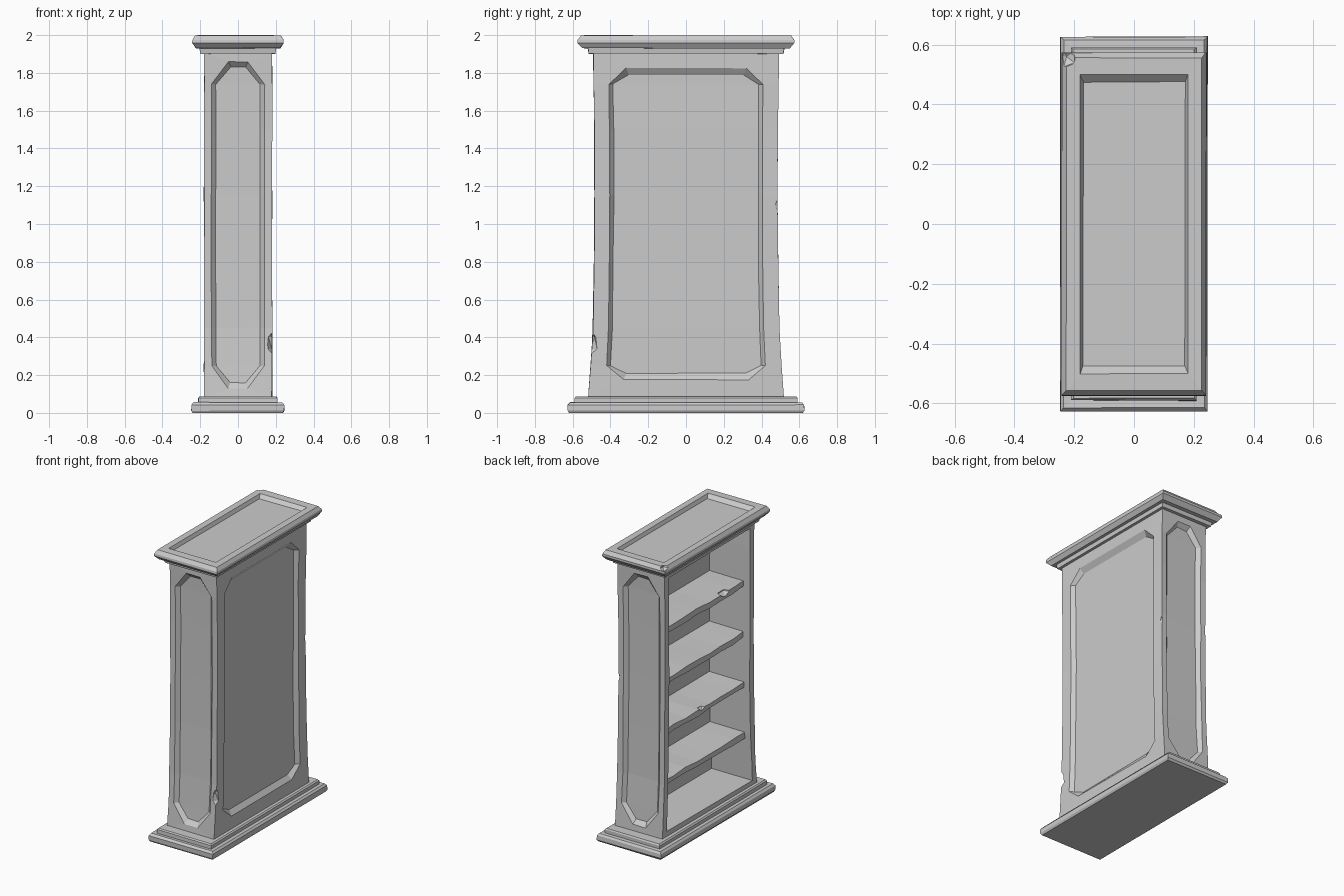
import bpy, bmesh, random
from mathutils import Vector

random.seed(4)
if "Cube" in bpy.data.objects:
    bpy.data.objects.remove(bpy.data.objects["Cube"], do_unlink=True)

GREY = (0.6, 0.6, 0.6, 1)
stone = bpy.data.materials.new("plain grey")
stone.use_nodes = True
stone.diffuse_color = GREY
stone.node_tree.nodes["Principled BSDF"].inputs["Base Color"].default_value = GREY

HALF_DEPTH = 0.18
# Half length of the case at each height: waisted, flaring at the foot
FLARE = [(0.08, 0.517), (0.25, 0.505), (0.45, 0.493), (0.8, 0.487),
         (1.15, 0.484), (1.5, 0.485), (1.74, 0.489), (1.91, 0.492)]


def flare(z):
    for (z0, w0), (z1, w1) in zip(FLARE, FLARE[1:]):
        if z <= z1:
            return w0 + (w1 - w0) * (z - z0) / (z1 - z0)
    return FLARE[-1][1]


def finish(bm, name, wobble=0.0):
    """Weld, roughen slightly and turn a bmesh into an object."""
    bmesh.ops.remove_doubles(bm, verts=bm.verts, dist=0.0005)
    for v in bm.verts:
        v.co += Vector([random.uniform(-wobble, wobble) for _ in range(3)])
    bmesh.ops.recalc_face_normals(bm, faces=bm.faces)
    mesh = bpy.data.meshes.new(name)
    bm.to_mesh(mesh)
    bm.free()
    mesh.materials.append(stone)
    obj = bpy.data.objects.new(name, mesh)
    bpy.context.collection.objects.link(obj)
    return obj


def chip(obj, centre, size):
    """Knock a faceted chip out of an edge."""
    bm = bmesh.new()
    bmesh.ops.create_icosphere(bm, subdivisions=1, radius=1)
    for v in bm.verts:
        v.co = Vector(centre) + Vector(a * b for a, b in zip(v.co, size))
    cutter = finish(bm, "chip_cutter")
    cutter.hide_render = True
    mod = obj.modifiers.new("chip", 'BOOLEAN')
    mod.operation = 'DIFFERENCE'
    mod.solver = 'EXACT'
    mod.object = cutter
    bpy.context.view_layer.objects.active = obj
    bpy.ops.object.modifier_apply(modifier=mod.name)
    bpy.data.objects.remove(cutter, do_unlink=True)


def place(side, frac, z, depth):
    """Point on a wall: frac is across the wall, depth is sunk into it."""
    axis, sign = side
    if axis == 'x':
        return (sign * (HALF_DEPTH - depth), frac * flare(z), z)
    return (frac * HALF_DEPTH, sign * (flare(z) - depth), z)


def rows(frac, low, high, end_frac):
    """Outline as rows of half widths, narrowed at both ends for cut corners."""
    middle = [(frac, z) for z, _ in FLARE[1:-1]]
    return [(end_frac, low)] + middle + [(end_frac, high)]


def wall(bm, side, loops):
    """Bridge nested outlines, then close the innermost one."""
    rings = [[[bm.verts.new(place(side, s * f, z, depth)) for s in (-1, 1)]
              for f, z in outline] for outline, depth in loops]
    for a, b in zip(rings, rings[1:]):
        for i in range(len(a) - 1):
            for s in (0, 1):
                bm.faces.new((a[i][s], a[i + 1][s], b[i + 1][s], b[i][s]))
        for i in (0, -1):
            bm.faces.new((a[i][0], a[i][1], b[i][1], b[i][0]))
    last = rings[-1]
    for a, b in zip(last, last[1:]):
        bm.faces.new((a[0], a[1], b[1], b[0]))


def moulding(name, profile, wobble):
    """Stack of rectangles (half x, half y, z) joined into a solid."""
    bm = bmesh.new()
    rings = [[bm.verts.new((sx * x, sy * y, z))
              for sx, sy in ((-1, -1), (1, -1), (1, 1), (-1, 1))]
             for x, y, z in profile]
    for a, b in zip(rings, rings[1:]):
        for i in range(4):
            j = (i + 1) % 4
            bm.faces.new((a[i], a[j], b[j], b[i]))
    bm.faces.new(rings[0])
    bm.faces.new(rings[-1])
    return finish(bm, name, wobble)


# Case: panelled ends and back, open on one side
BOTTOM, TOP = FLARE[0][0], FLARE[-1][0]
outer = (rows(1, BOTTOM, TOP, 1), 0)
bm = bmesh.new()
for sign in (-1, 1):
    wall(bm, ('y', sign), [outer, (rows(0.78, 0.13, 1.86, 0.28), 0),
                           (rows(0.65, 0.16, 1.83, 0.22), 0.025)])
wall(bm, ('x', 1), [outer, (rows(0.835, 0.175, 1.825, 0.65), 0),
                    (rows(0.79, 0.21, 1.79, 0.62), 0.025)])
opening = rows(0.91, 0.12, 1.87, 0.91)
wall(bm, ('x', -1), [outer, (opening, 0), (opening, 0.31)])
for z in (BOTTOM, TOP):
    bm.faces.new([bm.verts.new((sx * HALF_DEPTH, sy * flare(z), z))
                  for sx, sy in ((-1, -1), (1, -1), (1, 1), (-1, 1))])
case = finish(bm, "bookcase_body", 0.002)
chip(case, (0.19, -0.505, 0.37), (0.04, 0.04, 0.07))
chip(case, (0.19, 0.495, 1.1), (0.025, 0.03, 0.04))

# Stepped plinth and cornice with a sunken top panel
moulding("plinth", [(0.238, 0.617, 0), (0.246, 0.626, 0.012), (0.246, 0.626, 0.042),
                    (0.235, 0.615, 0.055), (0.21, 0.59, 0.055), (0.21, 0.59, 0.078),
                    (0.203, 0.583, 0.086)], 0.002)
cornice = moulding("cornice", [(0.2, 0.515, 1.902), (0.203, 0.52, 1.93), (0.222, 0.55, 1.93),
                               (0.241, 0.575, 1.958), (0.241, 0.572, 1.975),
                               (0.226, 0.556, 1.998), (0.18, 0.5, 1.998),
                               (0.17, 0.475, 1.975)], 0.002)
chip(cornice, (-0.225, 0.56, 2.0), (0.035, 0.04, 0.03))

# Shelves with worn front edges
THICK, FRONT, BACK, STEPS = 0.05, -0.14, 0.14, 7
shelves = []
for n in range(4):
    z = 0.45 + 0.35 * n
    reach = flare(z) * 0.92
    bm = bmesh.new()
    sections = []
    for i in range(STEPS + 1):
        y = -reach + 2 * reach * i / STEPS
        worn = [random.uniform(0, 0.012) for _ in range(3)]
        sections.append([bm.verts.new(p) for p in (
            (FRONT + worn[0], y, z - worn[1]), (BACK, y, z),
            (BACK, y, z - THICK), (FRONT + worn[0], y, z - THICK + worn[2]))])
    for a, b in zip(sections, sections[1:]):
        for i in range(4):
            j = (i + 1) % 4
            bm.faces.new((a[i], a[j], b[j], b[i]))
    bm.faces.new(sections[0])
    bm.faces.new(sections[-1])
    shelves.append(finish(bm, f"shelf_{n + 1}"))
chip(shelves[3], (FRONT, -0.23, 1.51), (0.05, 0.06, 0.04))
chip(shelves[1], (FRONT, 0.02, 0.81), (0.035, 0.04, 0.035))
